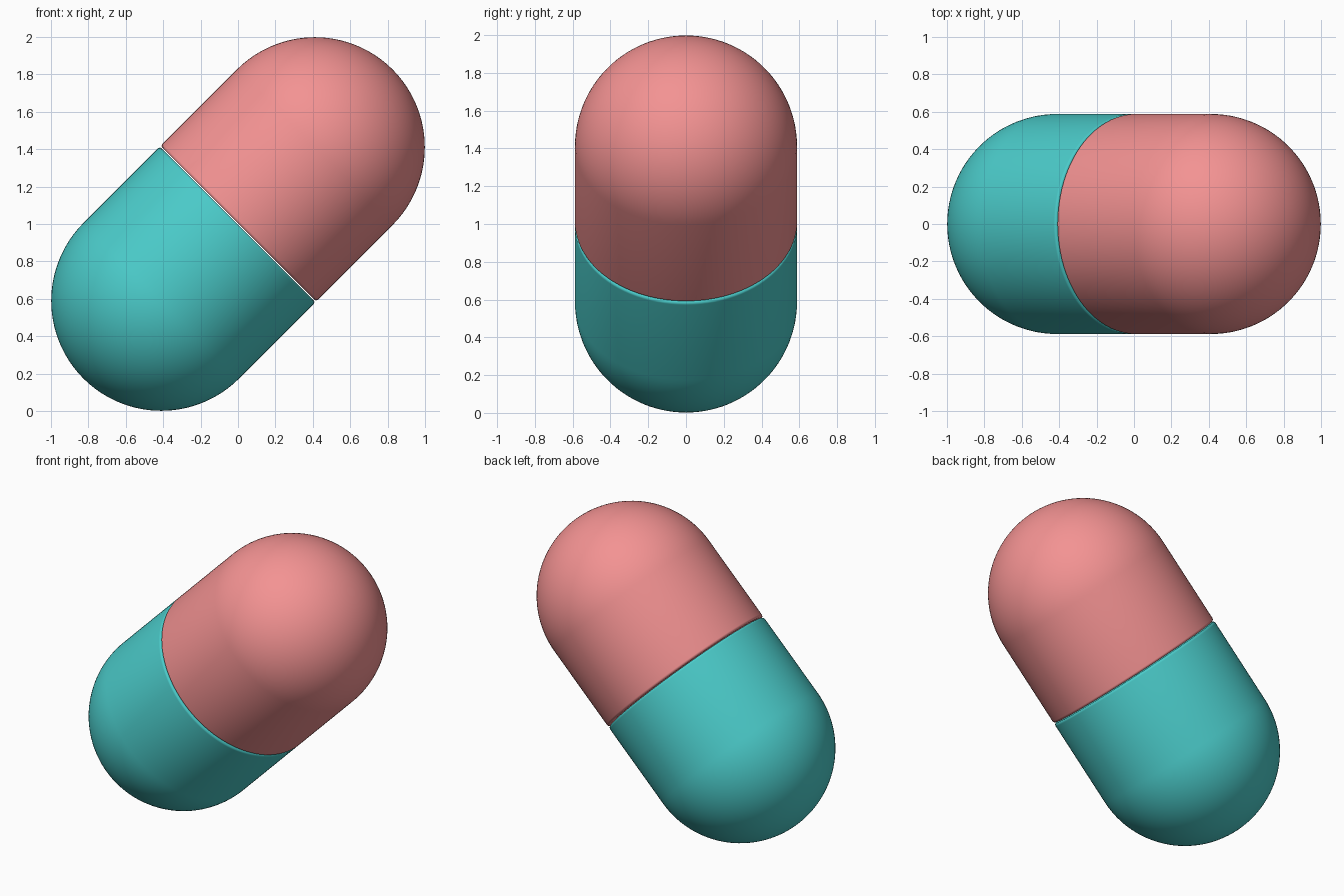
import bpy, bmesh, math
from mathutils import Matrix, Vector

if "Cube" in bpy.data.objects:
    bpy.data.objects.remove(bpy.data.objects["Cube"])

R = 0.588        # radius of the capsule
HALF = 0.58      # distance from seam to dome centre
BEVEL = 0.016    # rounded rim at the seam
SEGMENTS = 96


def half_profile():
    # flat seam disc, rounded rim, straight wall, dome
    pts = [(0, 0.002)]
    for i in range(7):
        a = math.pi / 2 * i / 6
        pts.append((R - BEVEL + BEVEL * math.sin(a), 0.002 + BEVEL - BEVEL * math.cos(a)))
    for i in range(33):
        a = math.pi / 2 * i / 32
        pts.append((R * math.cos(a) if i < 32 else 0, HALF + R * math.sin(a)))
    return pts


def capsule_half(name, color, tilt):
    bm = bmesh.new()
    verts = [bm.verts.new((r, 0, z)) for r, z in half_profile()]
    edges = [bm.edges.new(p) for p in zip(verts, verts[1:])]
    bmesh.ops.spin(bm, geom=verts + edges, cent=(0, 0, 0), axis=(0, 0, 1),
                   angle=math.tau, steps=SEGMENTS, use_merge=False)
    bmesh.ops.remove_doubles(bm, verts=bm.verts[:], dist=1e-5)
    bmesh.ops.recalc_face_normals(bm, faces=bm.faces[:])
    bm.transform(Matrix.Translation((0, 0, 1)) @ Matrix.Rotation(tilt, 4, 'Y'))
    mesh = bpy.data.meshes.new(name)
    bm.to_mesh(mesh)
    bm.free()
    obj = bpy.data.objects.new(name, mesh)
    bpy.context.collection.objects.link(obj)
    mat = bpy.data.materials.new(name + "_colour")
    mat.diffuse_color = color
    mat.use_nodes = True
    mat.node_tree.nodes["Principled BSDF"].inputs["Base Color"].default_value = mat.diffuse_color
    mesh.materials.append(mat)
    bpy.ops.object.select_all(action='DESELECT')
    obj.select_set(True)
    bpy.context.view_layer.objects.active = obj
    bpy.ops.object.shade_smooth_by_angle(angle=math.radians(40))


# two coloured shells meeting at a tilted seam
capsule_half("upper_shell", (0.90, 0.29, 0.29, 1), math.radians(45))
capsule_half("lower_shell", (0.07, 0.60, 0.59, 1), math.radians(225))
